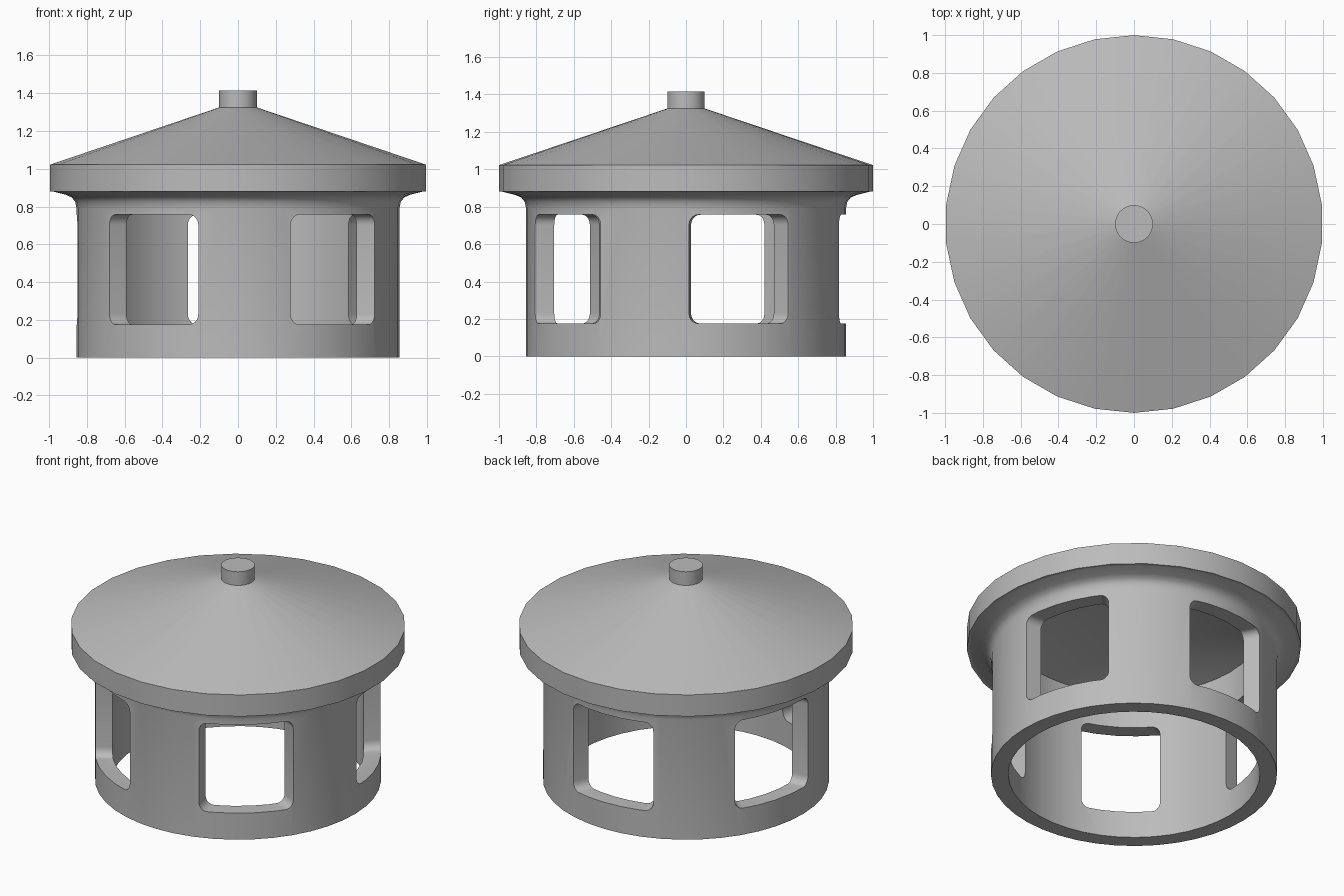
import bpy, bmesh
from math import sin, cos, pi, radians
from mathutils import Vector, Matrix

cube = bpy.data.objects.get("Cube")
if cube:
    bpy.data.objects.remove(cube, do_unlink=True)

grey = bpy.data.materials.new("plain_grey")
grey.use_nodes = True
GREY = (0.5, 0.5, 0.5, 1)
grey.diffuse_color = GREY
grey.node_tree.nodes["Principled BSDF"].inputs["Base Color"].default_value = GREY


def add_object(name, bm):
    bmesh.ops.recalc_face_normals(bm, faces=bm.faces)
    mesh = bpy.data.meshes.new(name)
    bm.to_mesh(mesh)
    bm.free()
    mesh.materials.append(grey)
    obj = bpy.data.objects.new(name, mesh)
    bpy.context.collection.objects.link(obj)
    return obj


def lathe(name, profile, sides, closed):
    """Turn a radius/height profile around z, first point on the +y side."""
    bm = bmesh.new()
    verts = [bm.verts.new((0, r, z)) for r, z in profile]
    edges = [bm.edges.new(pair) for pair in zip(verts, verts[1:])]
    if closed:
        edges.append(bm.edges.new((verts[-1], verts[0])))
    bmesh.ops.spin(bm, geom=verts + edges, axis=(0, 0, 1), cent=(0, 0, 0),
                   angle=2 * pi, steps=sides)
    bmesh.ops.remove_doubles(bm, verts=bm.verts, dist=0.0005)
    return add_object(name, bm)


def select(obj):
    bpy.ops.object.select_all(action="DESELECT")
    obj.select_set(True)
    bpy.context.view_layer.objects.active = obj


# Round wall with a cove flaring out under the eave
INNER, OUTER = 0.752, 0.855
wall = lathe("round_wall", [
    (INNER, 0), (OUTER, 0), (OUTER, 0.79), (0.862, 0.825), (0.88, 0.848),
    (0.91, 0.862), (0.985, 0.881), (0.985, 0.95), (INNER, 0.99)], 44, True)

# Hollow conical roof with a deep rim and a short cap
roof = lathe("roof", [
    (0, 1.415), (0.1, 1.415), (0.1, 1.325), (1, 1.022), (1, 0.88),
    (0.96, 0.88), (0.96, 0.93), (0.76, 0.985), (0, 1.24)], 30, False)


# Five rounded windows, narrowing towards the inside
def window_loop(bm, distance, angle):
    half = 0.28 + 0.5 * (distance - 0.8)
    low, high, corner = 0.175, 0.757, 0.055
    turn = Matrix.Rotation(angle, 3, "Z")
    loop = []
    for quarter, (sx, top) in enumerate([(1, True), (-1, True), (-1, False), (1, False)]):
        cx = sx * (half - corner)
        cz = high - corner if top else low + corner
        for step in range(6):
            a = (quarter + step / 5) * pi / 2
            point = Vector((distance, cx + corner * cos(a), cz + corner * sin(a)))
            loop.append(bm.verts.new(turn @ point))
    return loop


bm = bmesh.new()
for i in range(5):
    angle = radians(20.4 + 72 * i)
    inside = window_loop(bm, 0.6, angle)
    outside = window_loop(bm, 1.0, angle)
    bm.faces.new(inside)
    bm.faces.new(outside)
    for k in range(len(inside)):
        bm.faces.new((inside[k - 1], inside[k], outside[k], outside[k - 1]))
cutter = add_object("window_cutter", bm)
cutter.hide_render = True

cut = wall.modifiers.new("windows", "BOOLEAN")
cut.operation = "DIFFERENCE"
cut.solver = "EXACT"
cut.object = cutter
select(wall)
bpy.ops.object.modifier_apply(modifier=cut.name)
bpy.data.objects.remove(cutter, do_unlink=True)

for part in (wall, roof):
    select(part)
    bpy.ops.object.shade_smooth_by_angle(angle=radians(30))
